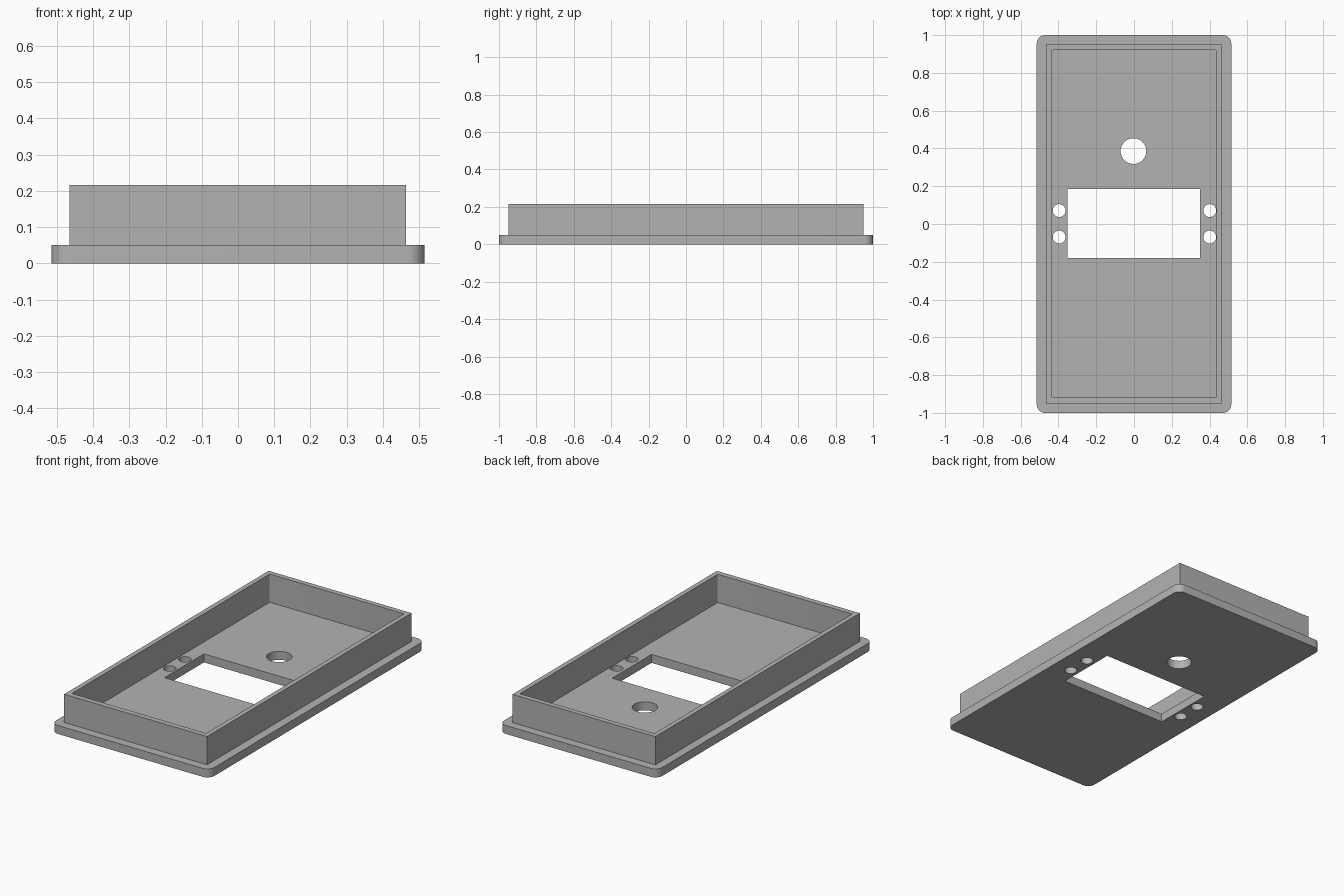
import bpy, bmesh
from math import sin, cos, pi

cube = bpy.data.objects.get("Cube")
if cube:
    bpy.data.objects.remove(cube, do_unlink=True)

grey = bpy.data.materials.new("mid grey")
grey.use_nodes = True
colour = (0.45, 0.45, 0.45, 1)
grey.diffuse_color = colour
grey.node_tree.nodes["Principled BSDF"].inputs["Base Color"].default_value = colour


def circle(cx, cy, r, n=48):
    return [(cx + r * cos(2 * pi * i / n), cy + r * sin(2 * pi * i / n)) for i in range(n)]


def rectangle(x0, x1, y0, y1, r=0, steps=10):
    """Rectangle outline, with rounded corners when r is given."""
    corners = [(x1 - r, y1 - r), (x0 + r, y1 - r), (x0 + r, y0 + r), (x1 - r, y0 + r)]
    if not r:
        return corners
    return [(cx + r * cos(a), cy + r * sin(a))
            for k, (cx, cy) in enumerate(corners)
            for a in [(k + i / steps) * pi / 2 for i in range(steps + 1)]]


def slab(name, outlines, z0, z1):
    """Extrude an outline; further outlines inside it become openings."""
    curve = bpy.data.curves.new(name, 'CURVE')
    curve.dimensions = '2D'
    curve.fill_mode = 'BOTH'
    curve.extrude = (z1 - z0) / 2
    for points in outlines:
        spline = curve.splines.new('POLY')
        spline.points.add(len(points) - 1)
        for p, (x, y) in zip(spline.points, points):
            p.co = (x, y, 0, 1)
        spline.use_cyclic_u = True
    obj = bpy.data.objects.new(name, curve)
    bpy.context.collection.objects.link(obj)
    bpy.ops.object.select_all(action='DESELECT')
    obj.select_set(True)
    bpy.context.view_layer.objects.active = obj
    bpy.ops.object.convert(target='MESH')
    obj = bpy.context.view_layer.objects.active

    # Weld the caps to the sides and set the height
    bm = bmesh.new()
    bm.from_mesh(obj.data)
    bmesh.ops.remove_doubles(bm, verts=bm.verts, dist=0.0001)
    bmesh.ops.translate(bm, verts=bm.verts, vec=(0, 0, (z0 + z1) / 2))
    bmesh.ops.recalc_face_normals(bm, faces=bm.faces)
    bm.to_mesh(obj.data)
    bm.free()
    obj.data.materials.clear()
    obj.data.materials.append(grey)
    bpy.ops.object.shade_smooth_by_angle(angle=pi / 6)
    return obj


# Base plate with a display window, a round hole and four screw holes
screw_holes = [circle(x, y, 0.034) for x in (-0.396, 0.401) for y in (-0.069, 0.071)]
slab("base_plate",
     [rectangle(-0.515, 0.515, -1, 1, r=0.045),
      rectangle(-0.352, 0.35, -0.18, 0.186),
      circle(-0.003, 0.386, 0.068)] + screw_holes,
     0, 0.05)

# Thin rim wall standing on the plate
slab("rim_wall",
     [rectangle(-0.466, 0.464, -0.95, 0.95),
      rectangle(-0.438, 0.436, -0.918, 0.92, r=0.006, steps=4)],
     0.05, 0.216)
